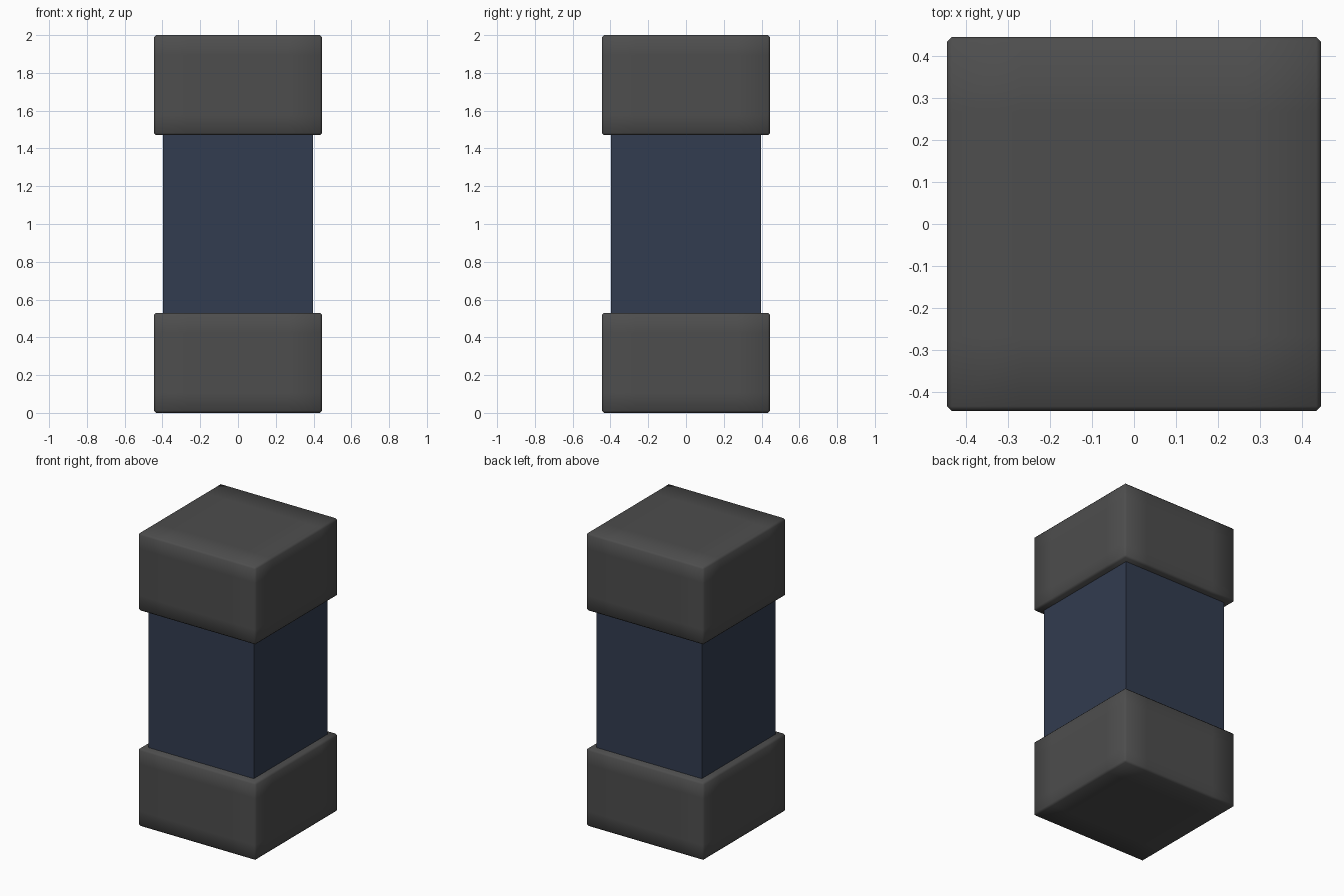
import bpy, bmesh
from mathutils import Vector

if "Cube" in bpy.data.objects:
    bpy.data.objects.remove(bpy.data.objects["Cube"])


def material(name, rgb):
    m = bpy.data.materials.new(name)
    m.diffuse_color = (*rgb, 1)
    m.use_nodes = True
    m.node_tree.nodes["Principled BSDF"].inputs["Base Color"].default_value = m.diffuse_color
    return m


def box(name, half, z0, z1, mat, bevel=0.0):
    bm = bmesh.new()
    bmesh.ops.create_cube(bm, size=1)
    bmesh.ops.scale(bm, vec=Vector((2 * half, 2 * half, z1 - z0)), verts=bm.verts)
    bmesh.ops.translate(bm, vec=Vector((0, 0, (z0 + z1) / 2)), verts=bm.verts)
    if bevel:
        # grid the sides so the soft shading stays near the edges
        bmesh.ops.subdivide_edges(bm, edges=bm.edges[:], cuts=4, use_grid_fill=True)
        rim = [e for e in bm.edges if e.calc_face_angle(0) > 0.8]
        bmesh.ops.bevel(bm, geom=rim, offset=bevel, segments=1,
                        profile=0.5, affect='EDGES')
        for f in bm.faces:
            f.smooth = True
    bmesh.ops.recalc_face_normals(bm, faces=bm.faces[:])
    me = bpy.data.meshes.new(name)
    bm.to_mesh(me)
    bm.free()
    me.materials.append(mat)
    ob = bpy.data.objects.new(name, me)
    bpy.context.collection.objects.link(ob)
    return ob


grey = material("dark_grey", (0.075, 0.075, 0.075))
blue = material("dark_blue", (0.032, 0.045, 0.08))

# End caps with softened edges
CAP = 0.53
for name, z in (("bottom_cap", 0), ("top_cap", 2 - CAP)):
    box(name, 0.445, z, z + CAP, grey, 0.012)

# Plain flat-sided core, seated slightly inside both caps
box("core", 0.397, CAP - 0.02, 2 - CAP + 0.02, blue)
